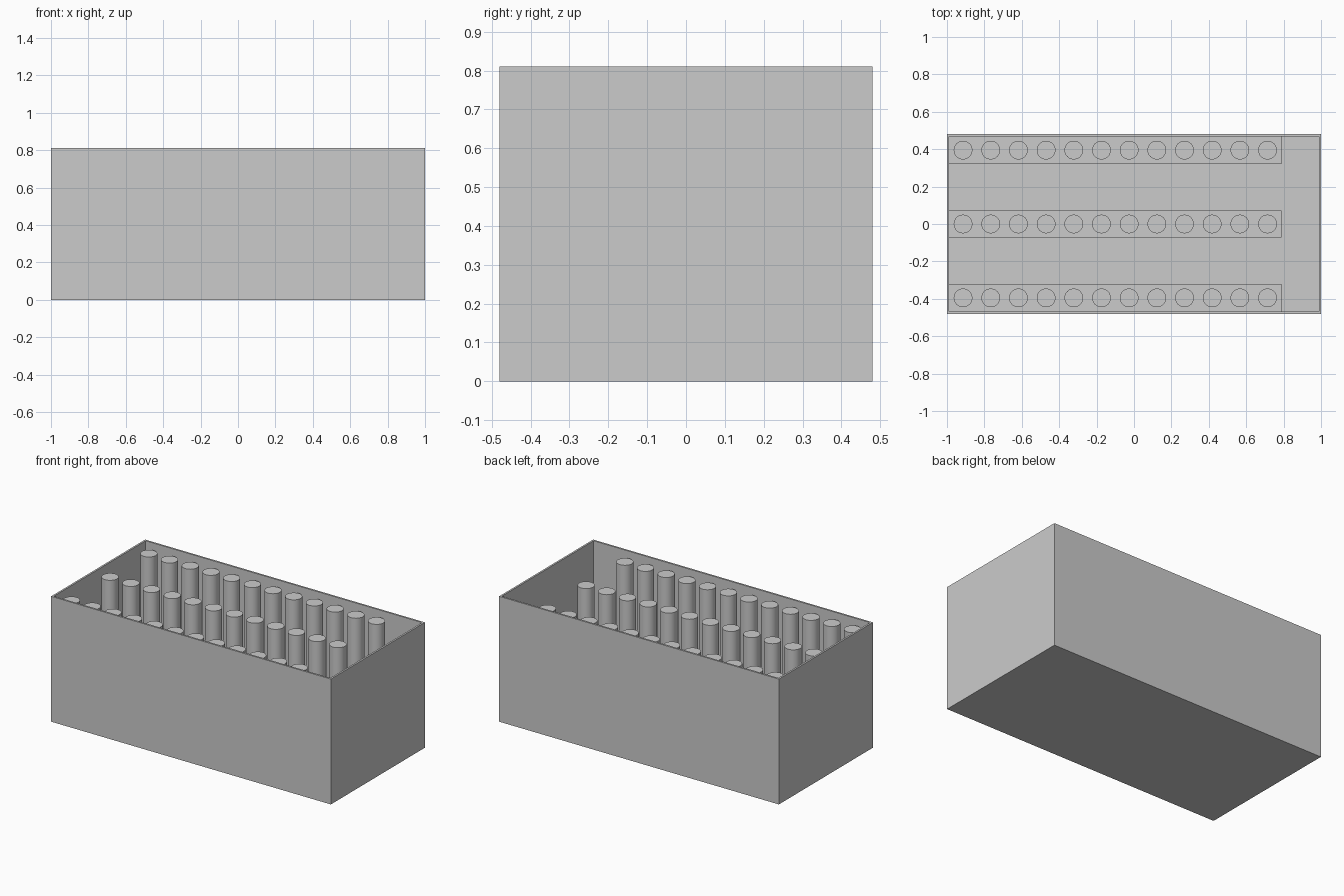
import bpy, bmesh
from mathutils import Matrix

if "Cube" in bpy.data.objects:
    bpy.data.objects.remove(bpy.data.objects["Cube"])

L, W, H, T = 2.0, 0.96, 0.81, 0.012   # case size and wall thickness
PITCH, COUNT = 0.148, 12              # rod spacing along each row
ROWS = (-0.395, 0.0, 0.395)
BASE_TOP, ROD_TOP, ROD_R = 0.10, 0.776, 0.05
X0 = -L / 2 + T


def finish(bm, name):
    mesh = bpy.data.meshes.new(name)
    bm.to_mesh(mesh)
    bm.free()
    obj = bpy.data.objects.new(name, mesh)
    bpy.context.collection.objects.link(obj)
    return obj


def add_box(bm, lo, hi):
    size = [b - a for a, b in zip(lo, hi)]
    mid = [(a + b) / 2 for a, b in zip(lo, hi)]
    m = Matrix.Translation(mid) @ Matrix.Diagonal((*size, 1))
    return bmesh.ops.create_cube(bm, size=1, matrix=m)["verts"]


# Open-topped case: inset the top face and sink it to the floor
bm = bmesh.new()
add_box(bm, (-L / 2, -W / 2, 0), (L / 2, W / 2, H))
bm.normal_update()
top = max(bm.faces, key=lambda f: f.calc_center_median().z)
bmesh.ops.inset_region(bm, faces=[top], thickness=T, use_even_offset=True)
cavity = bmesh.ops.extrude_face_region(bm, geom=[top])
verts = [v for v in cavity["geom"] if isinstance(v, bmesh.types.BMVert)]
bmesh.ops.translate(bm, verts=verts, vec=(0, 0, T - H))
if top.is_valid:
    bmesh.ops.delete(bm, geom=[top], context="FACES_ONLY")
bmesh.ops.recalc_face_normals(bm, faces=bm.faces)
finish(bm, "open_case")

for i, y in enumerate(ROWS, 1):
    # Base strip under each row
    bm = bmesh.new()
    add_box(bm, (X0, y - PITCH / 2 + 0.001, T),
            (X0 + COUNT * PITCH, y + PITCH / 2 - 0.001, BASE_TOP))
    finish(bm, f"base_strip_{i}")

    # Upright rods
    bm = bmesh.new()
    for k in range(COUNT):
        pos = (X0 + (k + 0.5) * PITCH, y, (BASE_TOP + ROD_TOP) / 2)
        bmesh.ops.create_cone(bm, cap_ends=True, segments=32, radius1=ROD_R, radius2=ROD_R,
                              depth=ROD_TOP - BASE_TOP, matrix=Matrix.Translation(pos))
    rods = finish(bm, f"rod_row_{i}")
    bpy.ops.object.select_all(action="DESELECT")
    rods.select_set(True)
    bpy.context.view_layer.objects.active = rods
    bpy.ops.object.shade_smooth_by_angle()
